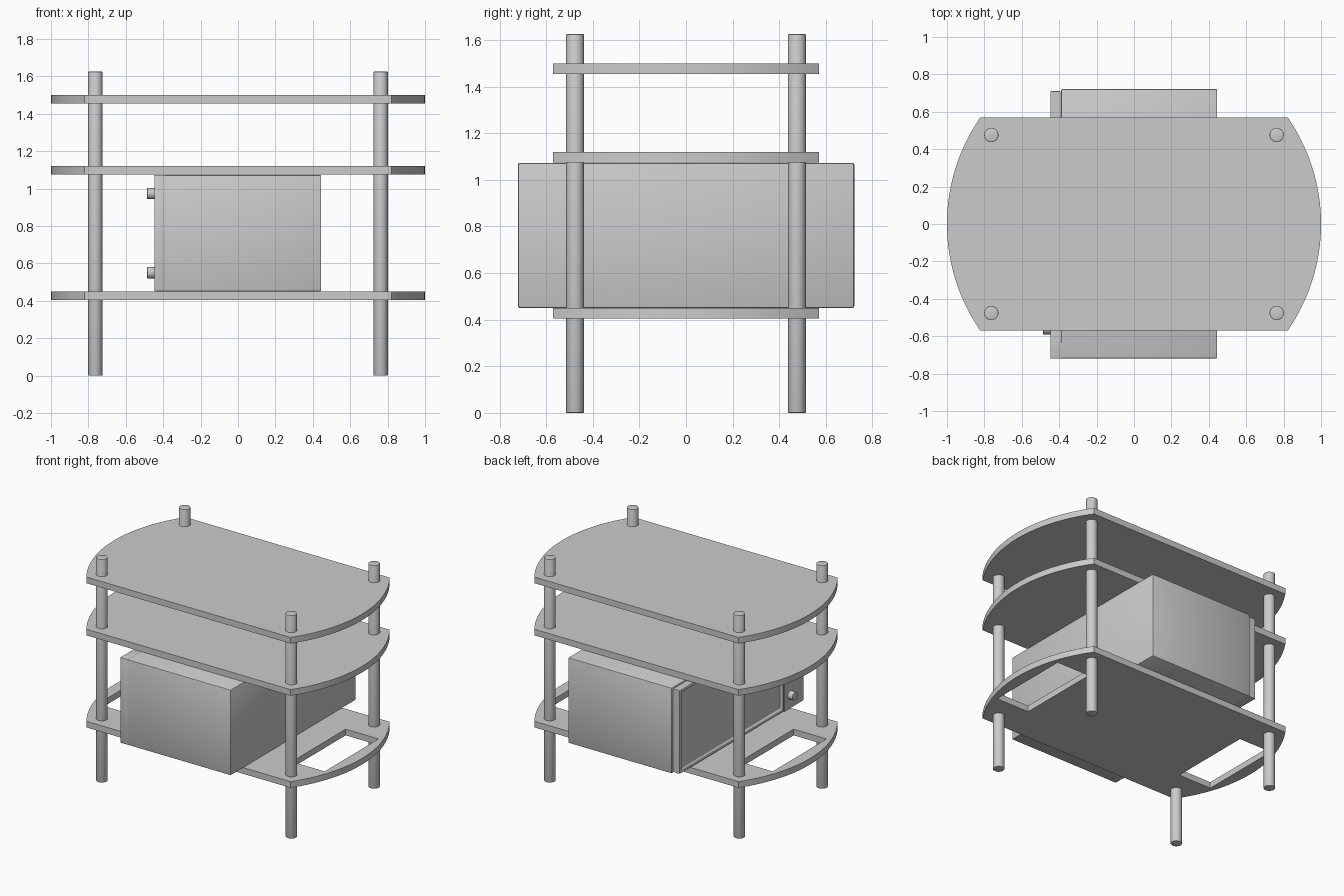
import bpy, bmesh, math

if "Cube" in bpy.data.objects:
    bpy.data.objects.remove(bpy.data.objects["Cube"])


def finish(obj, bevel=0.0, segments=2):
    bpy.ops.object.select_all(action='DESELECT')
    obj.select_set(True)
    bpy.context.view_layer.objects.active = obj
    if bevel:
        mod = obj.modifiers.new("bevel", 'BEVEL')
        mod.width, mod.segments = bevel, segments
        mod.limit_method = 'ANGLE'
        bpy.ops.object.modifier_apply(modifier=mod.name)
    bpy.ops.object.shade_smooth_by_angle(angle=math.radians(35))
    return obj


def box(name, lo, hi, bevel=0.0):
    bpy.ops.mesh.primitive_cube_add(size=1, location=[(a + b) / 2 for a, b in zip(lo, hi)])
    obj = bpy.context.object
    obj.name = name
    obj.scale = [b - a for a, b in zip(lo, hi)]
    bpy.ops.object.transform_apply(location=False, rotation=False, scale=True)
    return finish(obj, bevel)


def cylinder(name, radius, depth, loc, rot=(0, 0, 0), verts=32, bevel=0.003):
    bpy.ops.mesh.primitive_cylinder_add(vertices=verts, radius=radius, depth=depth,
                                        location=loc, rotation=rot)
    obj = bpy.context.object
    obj.name = name
    return finish(obj, bevel)


def shelf(name, z, holes=()):
    # Straight long sides, ends are arcs of a unit circle
    half = math.asin(0.57)
    arc = [half * (2 * i / 32 - 1) for i in range(33)]
    outline = [(math.cos(a), math.sin(a)) for a in arc]
    outline += [(-x, -y) for x, y in outline]
    cu = bpy.data.curves.new(name, 'CURVE')
    cu.dimensions, cu.fill_mode, cu.extrude = '2D', 'BOTH', 0.0225
    for loop in [outline, *holes]:
        sp = cu.splines.new('POLY')
        sp.points.add(len(loop) - 1)
        for p, (x, y) in zip(sp.points, loop):
            p.co = (x, y, 0, 1)
        sp.use_cyclic_u = True
    obj = bpy.data.objects.new(name, cu)
    bpy.context.collection.objects.link(obj)
    obj.location.z = z
    bpy.ops.object.select_all(action='DESELECT')
    obj.select_set(True)
    bpy.context.view_layer.objects.active = obj
    bpy.ops.object.convert(target='MESH')
    obj = bpy.context.object
    bm = bmesh.new()
    bm.from_mesh(obj.data)
    bmesh.ops.remove_doubles(bm, verts=bm.verts, dist=1e-5)
    bmesh.ops.recalc_face_normals(bm, faces=bm.faces)
    bm.to_mesh(obj.data)
    bm.free()
    return finish(obj)


# Shelves: the lower one has a rectangular opening at each end
openings = [[(s * x, y) for x, y in ((0.65, -0.31), (0.915, -0.31), (0.915, 0.31), (0.65, 0.31))]
            for s in (-1, 1)]
shelf("lower_shelf", 0.4275, openings)
shelf("middle_shelf", 1.0975)
shelf("top_shelf", 1.4775)

# Four round posts
for sx, side in ((-1, "left"), (1, "right")):
    for sy, end in ((-1, "front"), (1, "back")):
        cylinder(f"{end}_{side}_post", 0.038, 1.625, (sx * 0.763, sy * 0.476, 0.8125))

# Oven body with control panel strip beside the door
box("oven_body", (-0.39, -0.72, 0.45), (0.445, 0.722, 1.073), 0.008)
box("control_panel", (-0.447, -0.72, 0.45), (-0.385, -0.495, 1.073), 0.006)

# Oven door on the left side, with a recessed window
door = box("oven_door", (-0.447, -0.487, 0.458), (-0.392, 0.71, 1.065))
bm = bmesh.new()
bm.from_mesh(door.data)
bm.faces.ensure_lookup_table()
face = min(bm.faces, key=lambda f: f.calc_center_median().x)
bmesh.ops.inset_region(bm, faces=[face], thickness=0.03)
bmesh.ops.inset_region(bm, faces=[face], thickness=0.006, depth=-0.012)
bm.to_mesh(door.data)
bm.free()
finish(door, 0.004)

# Two control knobs
for name, z in (("upper_knob", 0.973), ("lower_knob", 0.55)):
    cylinder(name, 0.03, 0.045, (-0.4635, -0.56, z), (0, math.pi / 2, 0))
